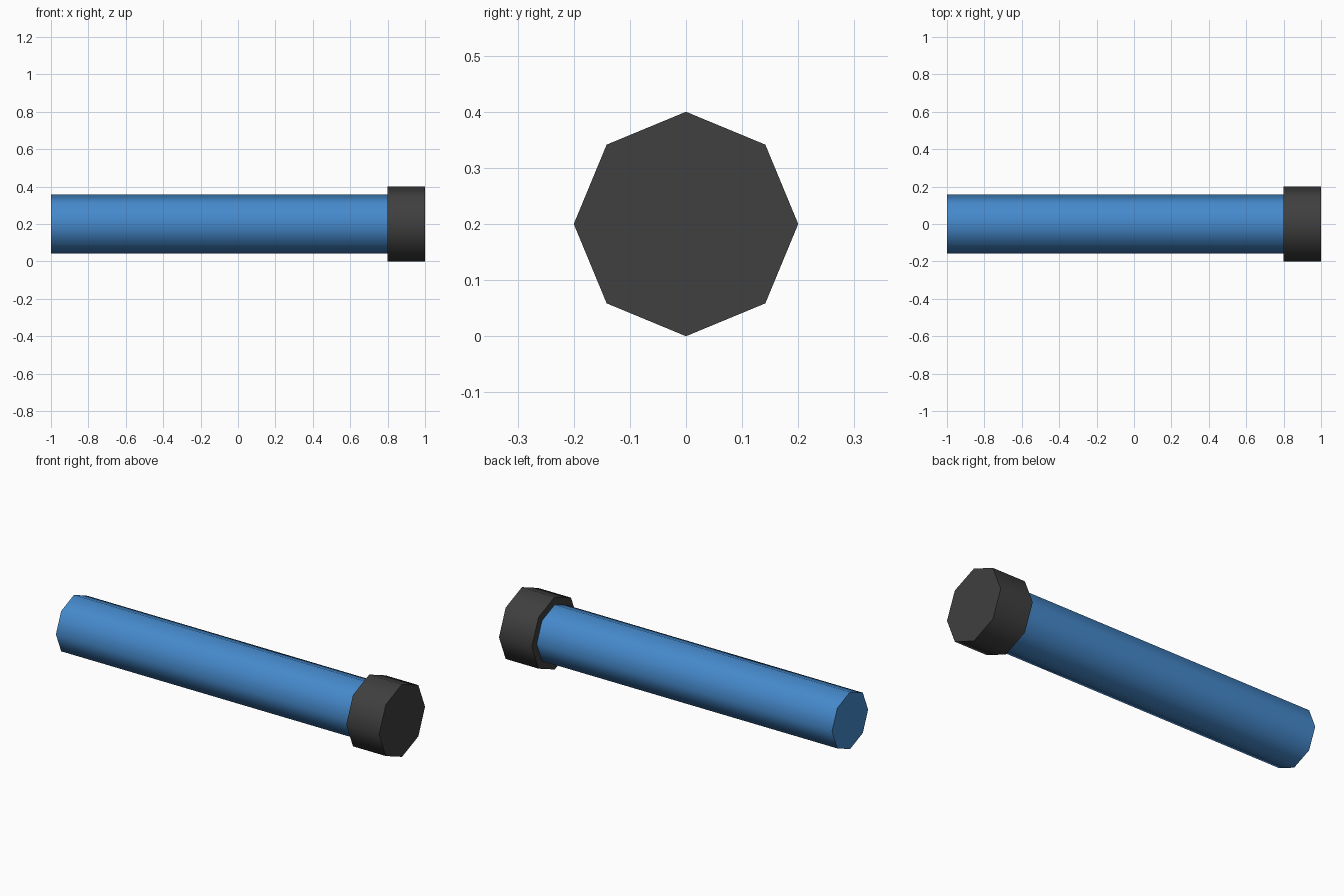
import bpy
from math import radians

if "Cube" in bpy.data.objects:
    bpy.data.objects.remove(bpy.data.objects["Cube"])

SIDES = 8
AXIS_Z = 0.2


def octagonal_rod(name, x0, x1, radius, color):
    """Eight-sided rod along x with smooth sides and flat caps."""
    bpy.ops.mesh.primitive_cylinder_add(
        vertices=SIDES, radius=radius, depth=x1 - x0,
        location=((x0 + x1) / 2, 0, AXIS_Z), rotation=(0, radians(90), 0))
    obj = bpy.context.object
    obj.name = name
    bpy.ops.object.transform_apply(location=False, rotation=True, scale=True)
    bpy.ops.object.shade_smooth_by_angle(angle=radians(60))
    mat = bpy.data.materials.new(name + "_color")
    mat.diffuse_color = color
    mat.use_nodes = True
    mat.node_tree.nodes["Principled BSDF"].inputs["Base Color"].default_value = mat.diffuse_color
    obj.data.materials.append(mat)
    return obj


# Long blue shaft
octagonal_rod("shaft", -1.0, 0.8, 0.157, (0.06, 0.25, 0.6, 1))
# Wider dark end cap
octagonal_rod("end_cap", 0.8, 1.0, 0.2, (0.05, 0.05, 0.05, 1))
